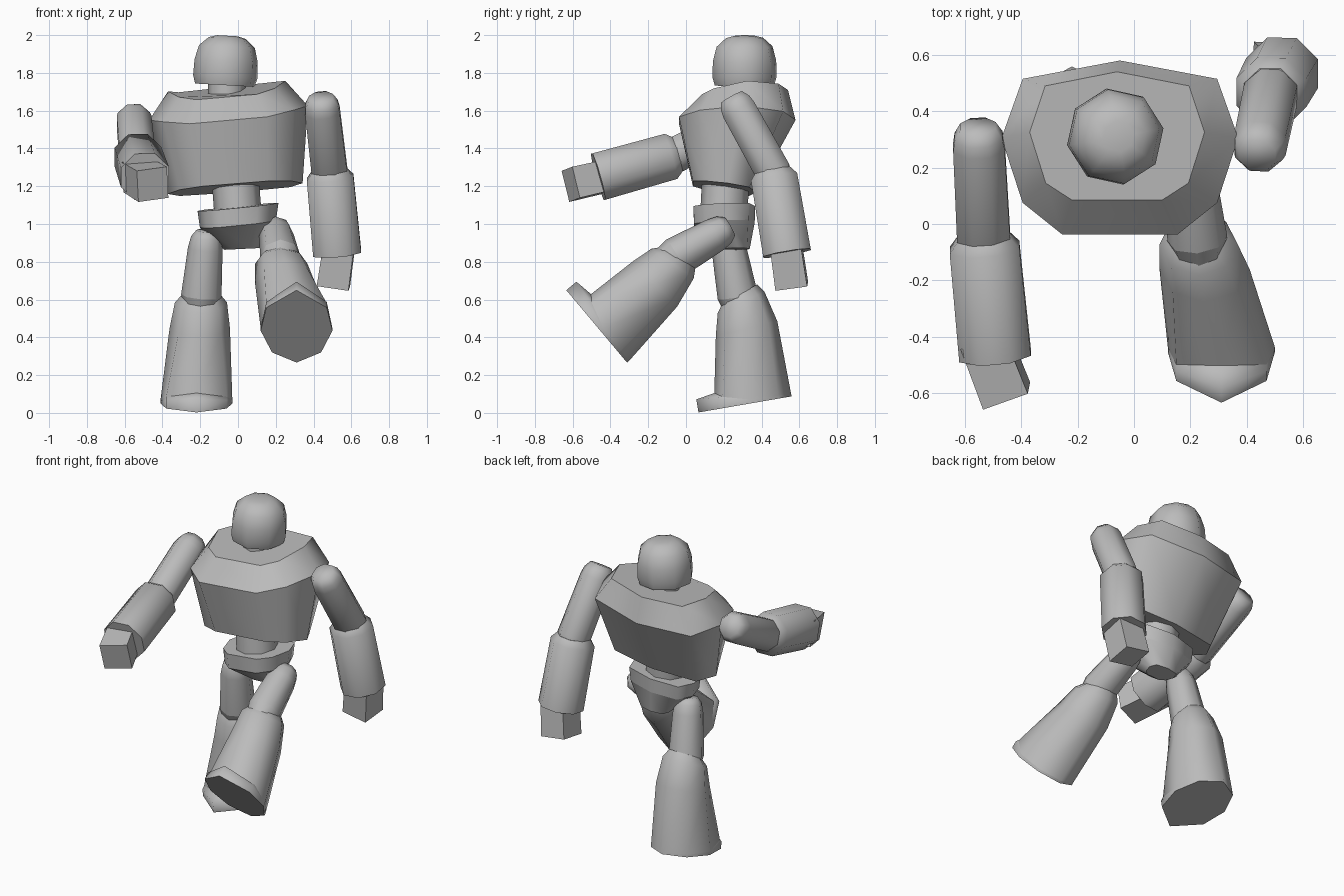
import bpy, bmesh, math
from mathutils import Vector as V

if "Cube" in bpy.data.objects:
    bpy.data.objects.remove(bpy.data.objects["Cube"])

grey = bpy.data.materials.new("grey")
grey.diffuse_color = (0.5, 0.5, 0.5, 1)
grey.use_nodes = True
grey.node_tree.nodes["Principled BSDF"].inputs["Base Color"].default_value = grey.diffuse_color


def loft(name, rings, sharp=(), flat=False):
    """Skin closed rings and cap both ends; ring numbers in sharp stay crisp."""
    bm = bmesh.new()
    vs = [[bm.verts.new(p) for p in r] for r in rings]
    n = len(vs[0])
    for a, b in zip(vs, vs[1:]):
        for i in range(n):
            j = (i + 1) % n
            bm.faces.new((a[i], a[j], b[j], b[i]))
    bm.faces.new(vs[0][::-1])
    bm.faces.new(vs[-1])
    bmesh.ops.recalc_face_normals(bm, faces=bm.faces[:])
    for f in bm.faces:
        f.smooth = not flat
    for k in sharp:
        for i in range(n):
            bm.edges.get((vs[k][i], vs[k][(i + 1) % n])).smooth = False
    me = bpy.data.meshes.new(name)
    bm.to_mesh(me)
    bm.free()
    me.materials.append(grey)
    ob = bpy.data.objects.new(name, me)
    bpy.context.collection.objects.link(ob)
    return ob


def tube(name, start, end, profile, sides=8, phase=0.0, sharp=(0, -1), flat=False):
    """Profile is (distance, radius); distances run from start along the axis."""
    a, b = V(start), V(end)
    d = (b - a).normalized()
    u = (V((1, 0, 0)) - d * d.x).normalized()
    w = d.cross(u)
    rings = []
    for t, r in profile:
        ring = []
        for i in range(sides):
            k = math.radians(phase) + math.tau * i / sides
            ring.append(a + d * t + (u * math.cos(k) + w * math.sin(k)) * r)
        rings.append(ring)
    return loft(name, rings, sharp, flat)


def plate(half, cx, cy, z, sx=1, sy=1, a=0.0, b=0.0, arch=0.0):
    """Mirrored outline; height slopes by a along x, b along y, and arches along y."""
    pts = half + [(-x, y) for x, y in reversed(half) if x > 0]
    return [V((cx + x * sx, cy + y * sy, z + a * x * sx + b * y * sy - arch * y * y))
            for x, y in pts]


# Torso: broad shoulders, sloped collar, narrower base
wide = [(0, .305), (.345, .24), (.42, .03), (.345, -.2), (.205, -.312)]
collar = [(0, .22), (.255, .17), (.31, .005), (.253, -.175), (.16, -.235)]
loft("torso", [
    plate(wide, -.015, .205, 1.19, .85, .54, .08, -.14),
    plate(wide, -.05, .275, 1.588, 1, 1, .09, 0, .4),
    plate(collar, -.06, .32, 1.73, 1, 1, .09, .07, .75)], (0, 1, 2))

# Pelvis, waist, neck and head
loft("pelvis", [
    plate(wide, .02, .27, .868, .22, .22, .05),
    plate(wide, 0, .205, 1.0, .48, .52, .1, .05),
    plate(wide, 0, .205, 1.09, .51, .53, .1, .03)], (0, 1, 2))
tube("waist", (0, .2, 1.05), (-.015, .21, 1.24), [(0, .125), (.19, .125)])
tube("neck", (-.06, .31, 1.66), (-.06, .31, 1.8), [(0, .1), (.14, .1)])
tube("head", (-.07, .31, 1.735), (-.055, .31, 2.0),
     [(0, .16), (.045, .173), (.13, .17), (.205, .15), (.25, .1), (.262, .055)], 8, 10, (0,))


# Arms: blunt shoulder, wider forearm, box hand
def arm(side, shoulder, elbow, wrist, hand, finger):
    s, e, w = V(shoulder), V(elbow), V(wrist)
    n, m = (e - s).length, (w - e).length
    h = (V(finger) - V(hand)).length
    tube(side + "_upper_arm", s, e,
         [(-.082, .068), (-.04, .092), (0, .099), (n, .102), (n + .05, .085)], 8, 22.5, (-1,))
    tube(side + "_forearm", e, w, [(-.01, .1), (.03, .134), (m, .138)], 8, 22.5)
    tube(side + "_hand", hand, finger, [(-.04, .116), (h, .12)], 4, 48, (), True)


arm("right", (-.55, .275, 1.54), (-.533, -.055, 1.365), (-.493, -.465, 1.25),
    (-.52, -.435, 1.25), (-.452, -.61, 1.21))
arm("left", (.447, .282, 1.6), (.485, .462, 1.275), (.525, .535, .845),
    (.53, .535, .845), (.505, .56, .67))

# Legs: tapered thigh, flared shin and pointed foot with a toe lip
SOLE = [(0, .25), (.16, .13), (.19, -.03), (.13, -.18), (0, -.25),
        (-.13, -.18), (-.19, -.03), (-.16, .13)]
LIP = [.07, .045, .01, .005, .005, .005, .01, .045]


def leg(side, hip, knee, foot, fwd, up):
    hip, knee, foot, fwd, up = (V(p) for p in (hip, knee, foot, fwd, up))
    right = V((1, 0, 0))
    sole = [foot + right * s + fwd * t for s, t in SOLE]
    lip = [p + up * h for p, h in zip(sole, LIP)]
    ankle = [foot + right * s + fwd * min(t, .15 if s == 0 else .11) + up * (h * 1.1 + .01)
             for (s, t), h in zip(SOLE, LIP)]

    def ring(f, rx, r, back, tilt=0):
        c = foot.lerp(knee, f) - fwd * back
        return [c + right * math.sin(k) * rx + (fwd * r - up * tilt) * math.cos(k)
                for k in (math.tau * i / 8 for i in range(8))]

    loft(side + "_shin", [sole, lip, ankle, ring(.7, .16, .167, .035, .01),
                          ring(.95, .138, .132, .015, .035),
                          ring(1.03, .1, .1, .01, .035)], (0, 2, 5))
    n = (knee - hip).length
    tube(side + "_thigh", hip, knee,
         [(-.055, .055), (-.02, .08), (.04, .092), (n - .01, .107), (n + .07, .085)],
         8, 0, (-1, -2))


leg("right", (-.17, .22, .91), (-.195, .275, .61), (-.22, .3125, .045),
    (0, -.985, -.17), (0, -.17, .985))
leg("left", (.2, .185, .96), (.225, -.06, .82), (.31, -.473, .458),
    (0, -.643, .766), (0, .766, .643))
